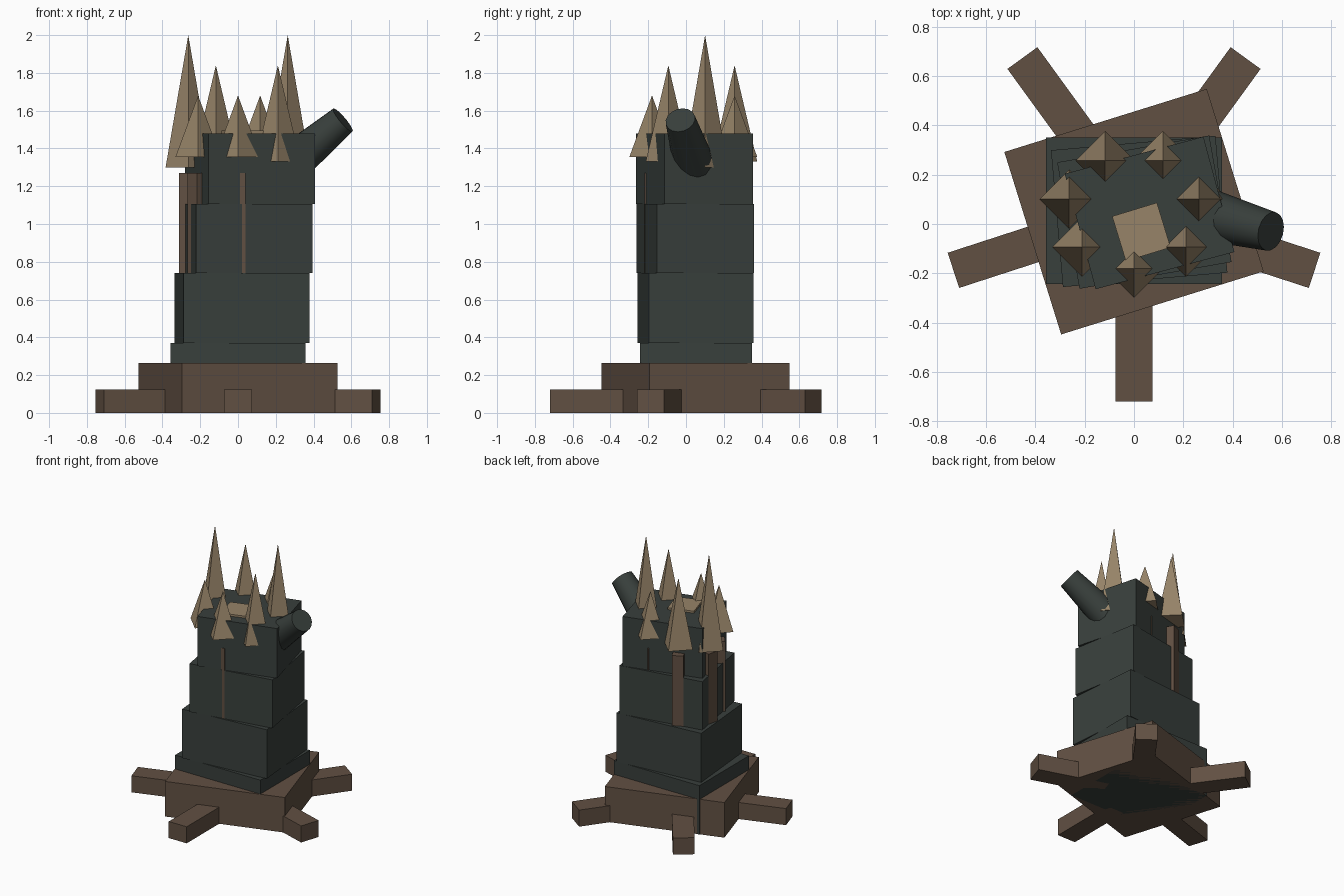
import bpy
from math import radians, cos, sin, pi
from mathutils import Vector

if "Cube" in bpy.data.objects:
    bpy.data.objects.remove(bpy.data.objects["Cube"])


def material(name, rgb):
    m = bpy.data.materials.new(name)
    m.diffuse_color = (*rgb, 1)
    m.use_nodes = True
    m.node_tree.nodes["Principled BSDF"].inputs["Base Color"].default_value = m.diffuse_color
    return m


DARK = material("dark_green_grey", (0.04, 0.05, 0.045))
BROWN = material("bark_brown", (0.12, 0.08, 0.055))
TAN = material("pale_wood", (0.31, 0.23, 0.14))


def finish(name, mat):
    o = bpy.context.object
    o.name = name
    o.data.materials.append(mat)
    return o


def box(name, x, y, z0, z1, w, d, angle, mat):
    bpy.ops.mesh.primitive_cube_add(size=1, location=(x, y, (z0 + z1) / 2),
                                    rotation=(0, 0, angle))
    bpy.context.object.scale = (w, d, z1 - z0)
    return finish(name, mat)


# Base slab and five radiating roots
CY = 0.05
box("base", 0, CY, 0, 0.265, 0.86, 0.775, radians(17.3), BROWN)
for i in range(5):
    a = radians(-90 + 72 * i)
    r0, r1 = 0.25, 0.77
    r = (r0 + r1) / 2
    box(f"root_{i}", r * cos(a), CY + r * sin(a), 0, 0.125, r1 - r0, 0.15, a, BROWN)

# Twisting, tapering trunk blocks
TOPS = [0.37, 0.74, 1.105, 1.48]
for i, top in enumerate(TOPS):
    k = 1 - 0.061 * i
    box(f"trunk_block_{i}", 0.021 * i, 0.054 - 0.003 * i, TOPS[i - 1] if i else 0.0,
        top, 0.713 * k, 0.593 * k, radians(5 * i), DARK)

# Pale core on top of the trunk
box("core", 0.03, -0.032, 1.40, 1.495, 0.19, 0.19, radians(17), TAN)

# Ring of splinters with bark strips below them
BASES = [1.355, 1.33, 1.30]
TIPS = [1.68, 1.84, 2.0]
for i in range(7):
    a = -pi / 2 + 2 * pi * i / 7
    x, y = 0.27 * cos(a), CY + 0.23 * sin(a)
    b, t = BASES[i % 3], TIPS[i % 3]
    bpy.ops.mesh.primitive_cone_add(vertices=4, radius1=0.12, radius2=0, depth=t - b,
                                    location=(x, y, (b + t) / 2))
    finish(f"splinter_{i}", TAN)
    box(f"bark_strip_{i}", x, y, 0.72, 1.27, 0.08, 0.08, a, BROWN)

# Broken branch stub on the right
p0, p1 = Vector((0.27, 0.045, 1.31)), Vector((0.555, -0.03, 1.55))
d = p1 - p0
bpy.ops.mesh.primitive_cone_add(vertices=16, radius1=0.11, radius2=0.08, depth=d.length,
                                location=(p0 + p1) / 2,
                                rotation=d.to_track_quat('Z', 'Y').to_euler())
finish("branch_stub", DARK)
bpy.ops.object.shade_smooth_by_angle(angle=radians(35))
